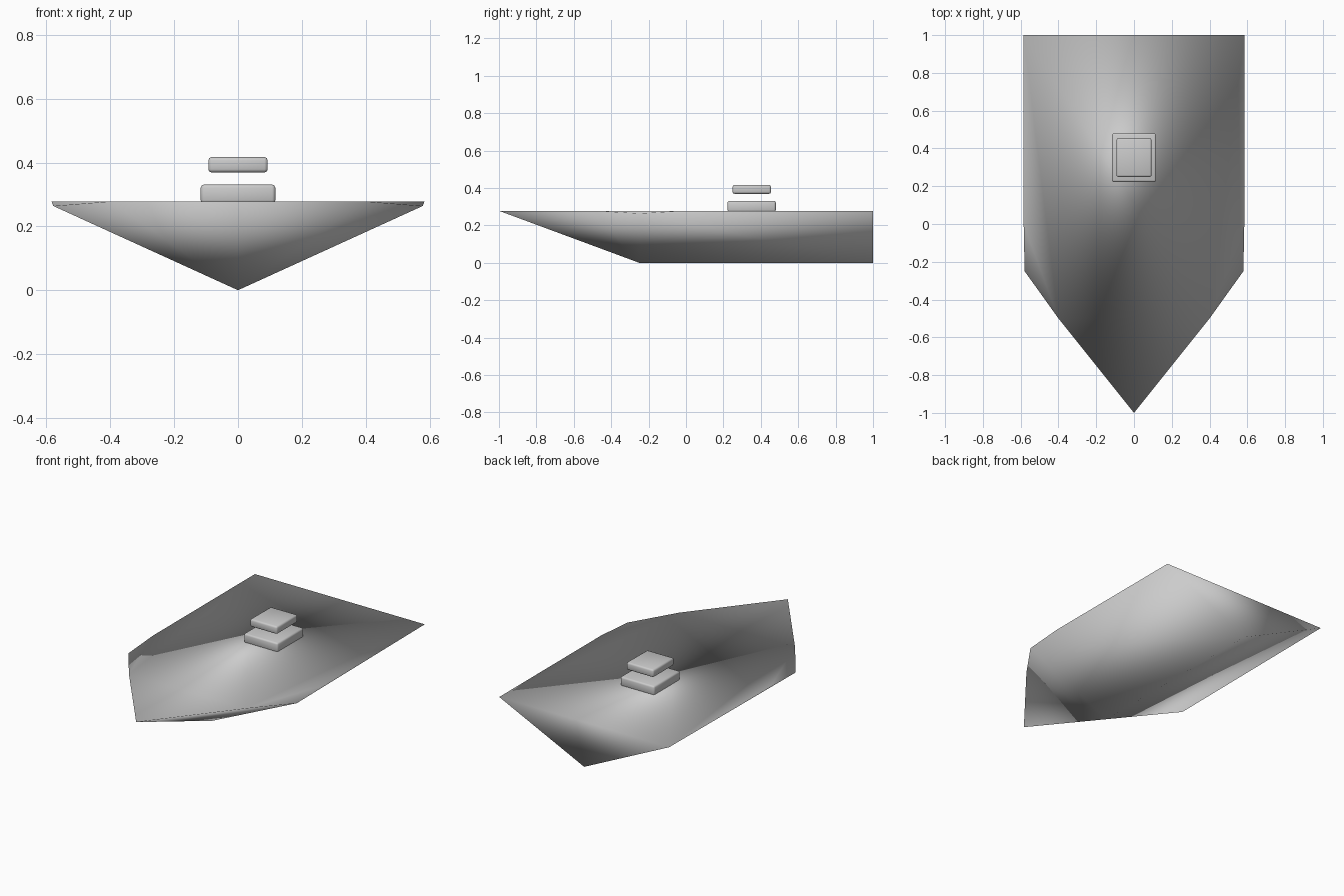
import bpy, bmesh

if "Cube" in bpy.data.objects:
    bpy.data.objects.remove(bpy.data.objects["Cube"])

# Pale paint shared by all parts
paint = bpy.data.materials.new("pale_paint")
paint.diffuse_color = (1, 1, 1, 1)
paint.use_nodes = True
paint.node_tree.nodes["Principled BSDF"].inputs["Base Color"].default_value = paint.diffuse_color

def make_object(name, bm):
    bmesh.ops.recalc_face_normals(bm, faces=bm.faces[:])
    for f in bm.faces:
        f.smooth = True
    me = bpy.data.meshes.new(name)
    bm.to_mesh(me)
    bm.free()
    me.materials.append(paint)
    ob = bpy.data.objects.new(name, me)
    bpy.context.collection.objects.link(ob)
    return ob

def box(name, x, y0, y1, z0, z1):
    bm = bmesh.new()
    bmesh.ops.create_cube(bm, size=1)
    for v in bm.verts:
        v.co = (v.co.x * 2 * x, (y0 + y1) / 2 + v.co.y * (y1 - y0),
                (z0 + z1) / 2 + v.co.z * (z1 - z0))
    m = make_object(name, bm).modifiers.new("soft_edges", 'BEVEL')
    m.width = 0.01
    m.segments = 2

# Hull: V-shaped keel, flat deck, pointed bow, smooth shaded throughout
deck = 0.278
bm = bmesh.new()
bow = bm.verts.new((0, -1, deck))
keel_f = bm.verts.new((0, -0.25, 0))
keel_b = bm.verts.new((0, 1, 0))
half = [(0.584, 1, deck), (0.584, 0, deck), (0.579, -0.25, 0.264), (0.4, -0.5, deck)]
sides = [[bm.verts.new((s * x, y, z)) for x, y, z in half] for s in (1, -1)]
for stern, rail, chine, cheek in sides:
    for f in ((keel_b, keel_f, chine, stern), (stern, chine, rail),
              (rail, chine, cheek), (keel_f, cheek, chine), (keel_f, bow, cheek),
              (stern, rail, cheek)):
        bm.faces.new(f)
(sr, _, _, cr), (sl, _, _, cl) = sides
for f in ((sl, sr, cr), (sl, cr, cl), (cl, cr, bow), (sl, sr, keel_b)):
    bm.faces.new(f)
make_object("hull", bm)

# Cabin block and floating roof above it
box("cabin", 0.117, 0.222, 0.48, 0.272, 0.331)
box("cabin_roof", 0.093, 0.249, 0.454, 0.369, 0.417)
